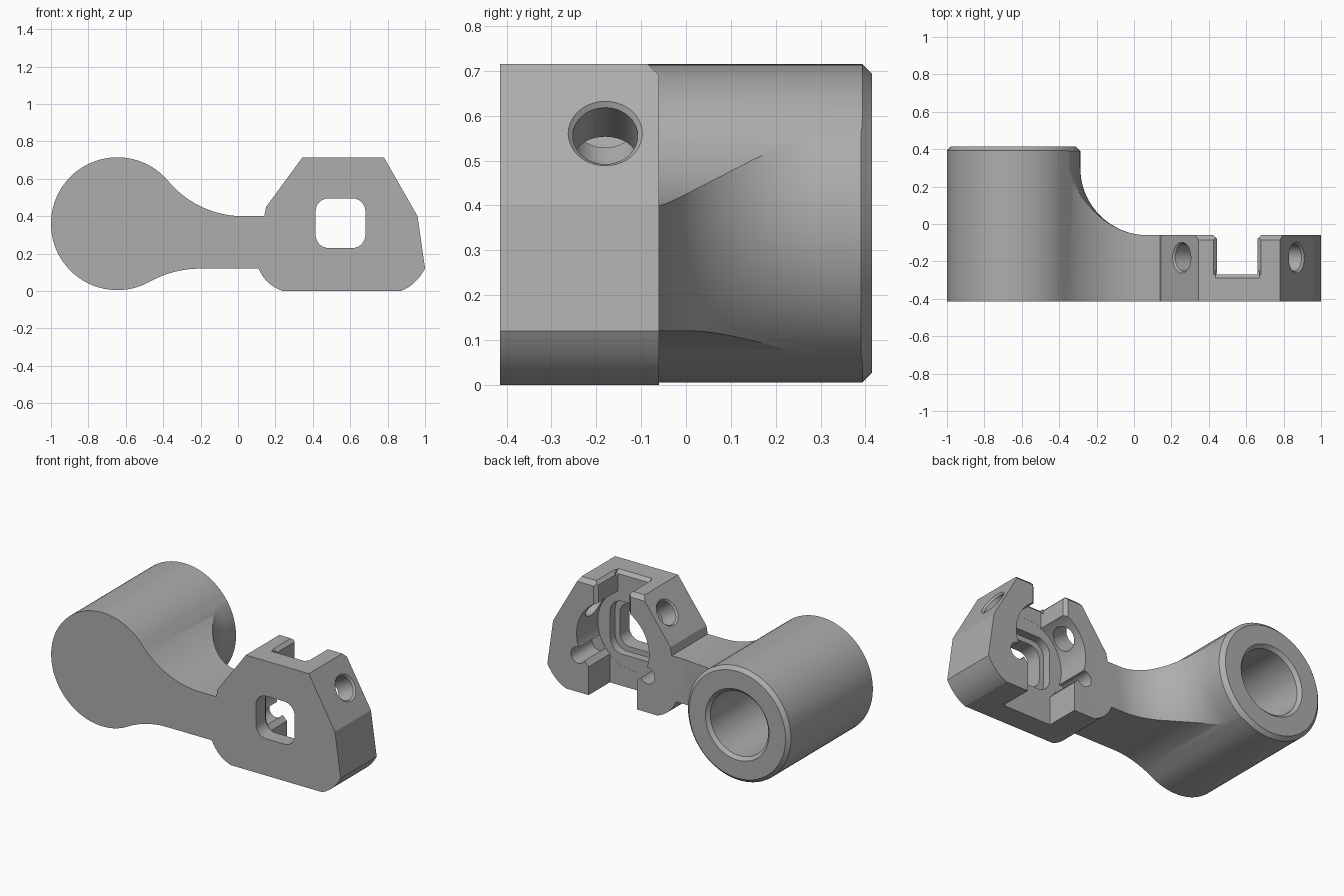
import bpy, bmesh
from math import cos, sin, pi, radians, atan2, sqrt
from mathutils import Vector, Matrix

if "Cube" in bpy.data.objects:
    bpy.data.objects.remove(bpy.data.objects["Cube"])

grey = bpy.data.materials.new("machined_grey")
grey.use_nodes = True
colour = (0.42, 0.42, 0.42, 1)
grey.diffuse_color = colour
grey.node_tree.nodes["Principled BSDF"].inputs["Base Color"].default_value = colour

FRONT, HEAD_BACK, BACK, FLOOR, TOP = -0.415, -0.06, 0.415, -0.27, 0.715
HUB, HUB_R = (-0.645, 0.36), 0.355
WINDOW = (0.548, 0.363)


def arc(centre, radius, start, end, steps):
    return [(centre[0] + radius * cos(a), centre[1] + radius * sin(a))
            for a in (start + (end - start) * i / steps for i in range(steps + 1))]


def bend(a, b, c, steps=10):
    """Curve from a to c pulled towards b."""
    a, b, c = Vector(a), Vector(b), Vector(c)
    return [tuple(a.lerp(b, t).lerp(b.lerp(c, t), t))
            for t in (i / steps for i in range(steps + 1))]


def rounded_square(half, radius):
    pts = []
    for i, (sx, sz) in enumerate(((1, 1), (-1, 1), (-1, -1), (1, -1))):
        k = half - radius
        pts += arc((WINDOW[0] + sx * k, WINDOW[1] + sz * k), radius,
                   i * pi / 2, (i + 1) * pi / 2, 8)
    return pts


def finish(name, bm):
    bmesh.ops.recalc_face_normals(bm, faces=bm.faces)
    mesh = bpy.data.meshes.new(name)
    bm.to_mesh(mesh)
    bm.free()
    mesh.materials.append(grey)
    obj = bpy.data.objects.new(name, mesh)
    bpy.context.collection.objects.link(obj)
    return obj


def prism(name, pts, lo, hi, axis="y"):
    """Extrude a 2D outline along one axis."""
    place = {"x": lambda p, d: (d, p[0], p[1]),
             "y": lambda p, d: (p[0], d, p[1]),
             "z": lambda p, d: (p[0], p[1], d)}[axis]
    bm = bmesh.new()
    face = bm.faces.new([bm.verts.new(place(p, lo)) for p in pts])
    new = bmesh.ops.extrude_face_region(bm, geom=[face])["geom"]
    shift = Vector(place((0, 0), hi - lo))
    bmesh.ops.translate(bm, vec=shift, verts=[v for v in new if isinstance(v, bmesh.types.BMVert)])
    return finish(name, bm)


def lathe(name, profile, origin, direction=(0, 1, 0), segments=64):
    """Turn (radius, distance) points about an axis, with flat ends."""
    bm = bmesh.new()
    rings = [[bm.verts.new((r * cos(2 * pi * i / segments), r * sin(2 * pi * i / segments), d))
              for i in range(segments)] for r, d in profile]
    for a, b in zip(rings, rings[1:]):
        for i in range(segments):
            j = (i + 1) % segments
            bm.faces.new((a[i], a[j], b[j], b[i]))
    bm.faces.new(rings[0])
    bm.faces.new(rings[-1])
    turn = Vector(direction).to_track_quat("Z", "Y").to_matrix().to_4x4()
    bm.transform(Matrix.Translation(origin) @ turn)
    return finish(name, bm)


def combine(target, tool, operation="DIFFERENCE"):
    mod = target.modifiers.new(tool.name, "BOOLEAN")
    mod.operation, mod.object, mod.solver = operation, tool, "EXACT"
    bpy.context.view_layer.objects.active = target
    bpy.ops.object.modifier_apply(modifier=mod.name)
    bpy.data.objects.remove(tool)


# Arm outline: hub circle, blended neck and faceted clamp head
upper_c, upper_r = (0.03, 0.926), 0.526
lower_c, lower_r = (-0.2, -0.443), 0.563
up = atan2(upper_c[1] - HUB[1], upper_c[0] - HUB[0])
down = atan2(lower_c[1] - HUB[1], lower_c[0] - HUB[0])
outline = arc(HUB, HUB_R, up, down + 2 * pi, 72)
outline += arc(lower_c, lower_r, down + pi, pi / 2, 16)[1:]
outline += bend((0.11, 0.12), (0.15, 0.03), (0.24, 0))
outline += bend((0.87, 0), (0.95, 0.03), (1, 0.12))
outline += [(0.96, 0.4), (0.78, TOP), (0.345, TOP), (0.15, 0.45), (0.14, 0.4)]
outline += arc(upper_c, upper_r, -pi / 2, up - pi, 20)[:-1]
arm = prism("clamp_arm", outline, FRONT, BACK)

# Turned envelope: head plate thickness, sweeping fillet and hub end chamfer
r = HUB_R + 0.003
sweep = arc((r + 0.36, 0.3), 0.36, 1.5 * pi, pi, 24)
envelope = lathe("envelope", [(2, -0.6), (2, HEAD_BACK)] + sweep + [(r, 0.39), (r - 0.025, BACK)],
                 (HUB[0], 0, HUB[1]), segments=128)
combine(arm, envelope, "INTERSECT")

# Hub bore with a small lead-in chamfer
combine(arm, lathe("hub_bore", [(0.2, -0.3), (0.2, 0.395), (0.23, 0.425)], (HUB[0], 0, HUB[1])))

# Round pocket, with side notches, behind the window
combine(arm, lathe("round_pocket", [(0.25, FLOOR), (0.25, 0)], (WINDOW[0], 0, WINDOW[1])))
for side in (-1, 1):
    combine(arm, lathe("notch", [(0.05, FLOOR + 0.001), (0.05, 0)],
                       (WINDOW[0] + side * 0.24, 0, 0.23), segments=32))

# Top and bottom slots
c = 0.02
x0, x1 = 0.445, 0.66
combine(arm, prism("top_slot", [(x0, 0.4), (x1, 0.4), (x1, TOP - c), (x1 + 2 * c, TOP + c),
                                (x0 - 2 * c, TOP + c), (x0, TOP - c)], FLOOR + 0.0005, 0.01))
combine(arm, prism("bottom_slot", [(0.38, -0.1), (0.715, -0.1), (0.715, 0.25), (0.38, 0.25)],
                   FLOOR + 0.0005, 0.01))

# Chamfers around the top slot
combine(arm, prism("slot_back_chamfer", [(x0, HEAD_BACK - c), (x1, HEAD_BACK - c),
                   (x1 + 2 * c, HEAD_BACK + c), (x0 - 2 * c, HEAD_BACK + c)], 0.57, 0.8, "z"))
combine(arm, prism("slot_floor_chamfer", [(FLOOR + c, TOP - 2 * c), (FLOOR - 2 * c, TOP + c),
                   (FLOOR + c, TOP + c)], x0 - c / 2, x1 + c / 2, "x"))
combine(arm, prism("top_back_chamfer", [(HEAD_BACK + c, TOP - 0.045), (HEAD_BACK + c, TOP + c),
                   (HEAD_BACK - 0.045, TOP + c)], 0.3, 0.85, "x"))

# Window with a stepped seat
combine(arm, prism("window", rounded_square(0.133, 0.07), -0.5, -0.2))
combine(arm, prism("window_seat", rounded_square(0.165, 0.085), -0.32, -0.2))

# Countersunk screw holes through the sloped shoulders
for x, z, direction in ((0.868, 0.56, (-0.868, 0, -0.496)), (0.255, 0.593, (0.805, 0, -0.593))):
    combine(arm, lathe("screw_hole", [(0.092, -0.01), (0.0725, 0.01), (0.0725, 0.26)],
                       (x, -0.18, z), direction, 40))

# Smooth curved walls, crisp machined edges
for o in bpy.context.selected_objects:
    o.select_set(False)
arm.select_set(True)
bpy.context.view_layer.objects.active = arm
bpy.ops.object.shade_smooth_by_angle(angle=radians(20))
